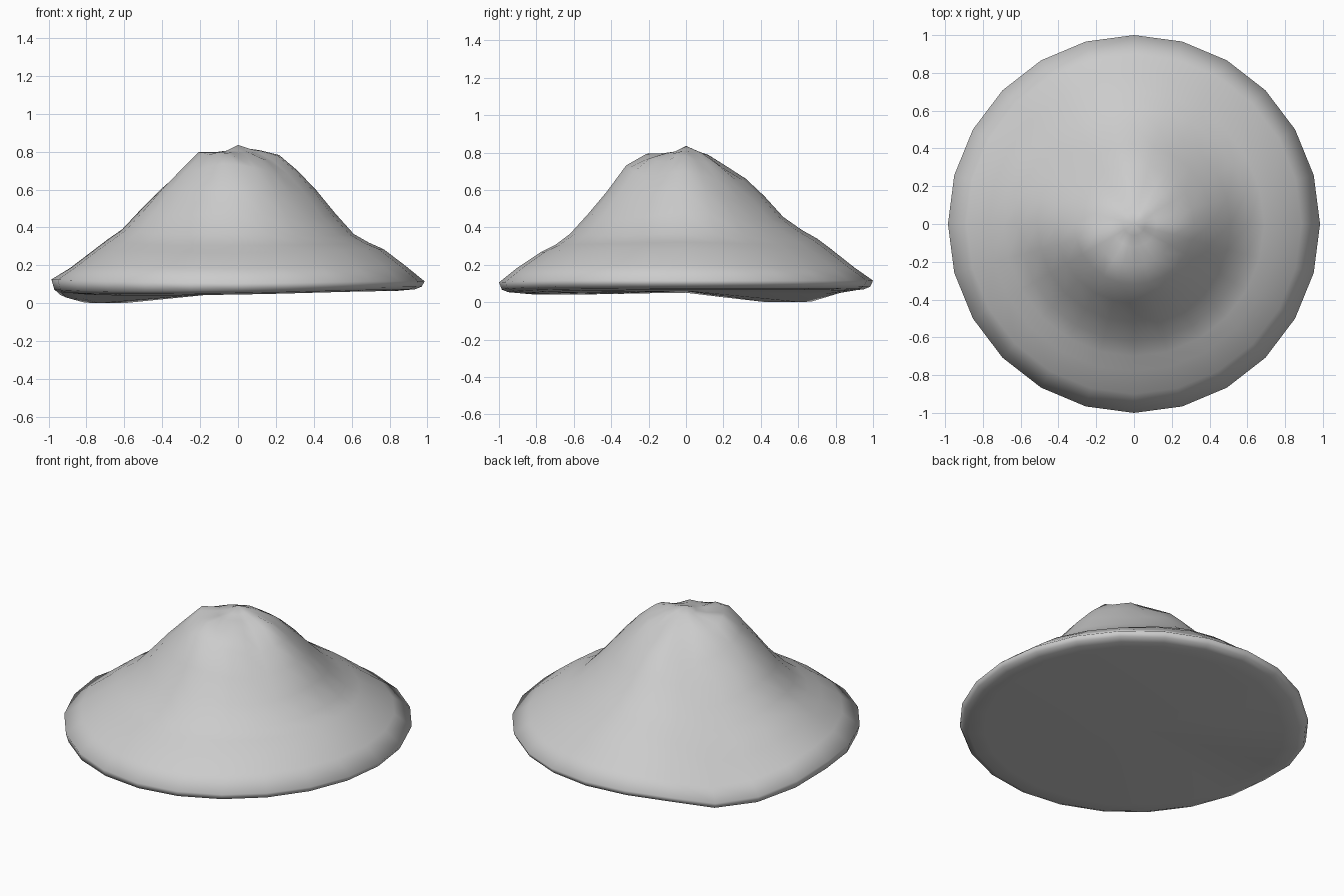
import bpy, bmesh, math

if "Cube" in bpy.data.objects:
    bpy.data.objects.remove(bpy.data.objects["Cube"])

SEG = 24
PEAK = 0.84
RADII = [0.06, 0.12, 0.22, 0.32, 0.42, 0.52, 0.62, 0.70, 0.78, 0.90, 1.0]
# Slope heights at RADII, one row per 45 degrees, counter-clockwise from +x
SLOPES = [
    [.82, .81, .78, .70, .60, .48, .37, .325, .29, .20, .12],
    [.82, .80, .74, .65, .54, .44, .36, .315, .27, .19, .12],
    [.81, .79, .72, .66, .57, .46, .39, .345, .285, .19, .12],
    [.81, .79, .72, .62, .52, .43, .35, .30, .25, .17, .11],
    [.81, .80, .78, .69, .60, .50, .395, .34, .28, .19, .13],
    [.81, .80, .80, .71, .60, .47, .37, .315, .28, .20, .12],
    [.81, .80, .78, .74, .60, .48, .37, .31, .27, .19, .11],
    [.81, .80, .76, .68, .57, .45, .36, .315, .285, .20, .12],
]
# Underside height near the rim, same eight directions
UNDER = [.07, .07, .065, .055, .055, .045, .05, .065]
# Sagging lobe at the back left: extra drop per 15 degree step
LOBE = {8: 0.012, 9: 0.055, 10: 0.055, 11: 0.03}


def around(values, a):
    """Periodic Catmull-Rom interpolation of eight direction values."""
    t = (a / (2 * math.pi) * 8) % 8
    i, f = int(t), t - int(t)
    p0, p1, p2, p3 = (values[(i + k) % 8] for k in (-1, 0, 1, 2))
    return p1 + 0.5 * f * (p2 - p0 + f * (2*p0 - 5*p1 + 4*p2 - p3
                                          + f * (3*(p1 - p2) + p3 - p0)))


bm = bmesh.new()


def ring(r, values, lift=0.0, gully=0.0):
    out = []
    sag = min(1, max(0, (r - 0.45) / 0.45))
    for s in range(SEG):
        a = 2 * math.pi * s / SEG
        z = around(values, a) + lift + gully * math.cos(7 * a + 0.9) - sag * LOBE.get(s, 0)
        out.append(bm.verts.new((0.985 * r * math.cos(a), r * math.sin(a), z)))
    return out


# Upper slope with small gullies around the summit
rings = []
for k, r in enumerate(RADII):
    gully = 0.012 * math.exp(-((r - 0.24) / 0.09) ** 2)
    rings.append(ring(r, [row[k] for row in SLOPES], gully=gully))
# Thin rounded lip and underside
rings.append(ring(0.985, UNDER, lift=0.022))
rings.append(ring(0.95, UNDER, lift=0.008))
rings.append(ring(0.86, UNDER))

for upper, lower in zip(rings, rings[1:]):
    for s in range(SEG):
        n = (s + 1) % SEG
        bm.faces.new((upper[s], lower[s], lower[n], upper[n]))

# Summit and underside fans
top = bm.verts.new((0, 0, PEAK))
base = bm.verts.new((0, 0, 0.065))
for s in range(SEG):
    n = (s + 1) % SEG
    bm.faces.new((top, rings[0][s], rings[0][n]))
    bm.faces.new((base, rings[-1][n], rings[-1][s]))

# Rest the lowest point on the ground
low = min(v.co.z for v in bm.verts)
for v in bm.verts:
    v.co.z -= low
bmesh.ops.recalc_face_normals(bm, faces=bm.faces)
for f in bm.faces:
    f.smooth = True

mesh = bpy.data.meshes.new("mountain")
bm.to_mesh(mesh)
bm.free()
mountain = bpy.data.objects.new("mountain", mesh)
bpy.context.collection.objects.link(mountain)
